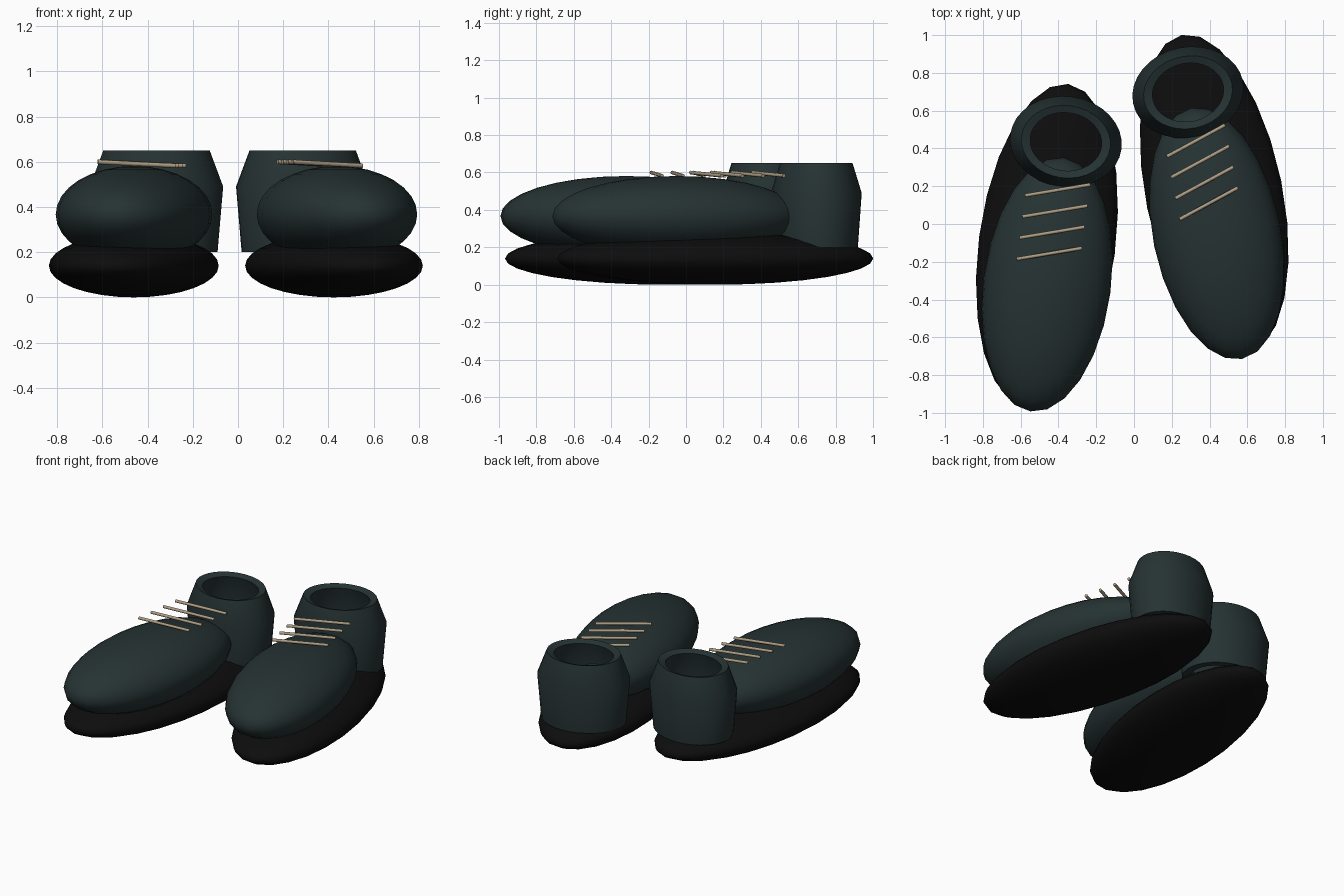
import bpy, bmesh, math
from mathutils import Matrix, Vector

if "Cube" in bpy.data.objects:
    bpy.data.objects.remove(bpy.data.objects["Cube"])


def material(name, rgb):
    m = bpy.data.materials.new(name)
    m.diffuse_color = (*rgb, 1)
    m.use_nodes = True
    m.node_tree.nodes["Principled BSDF"].inputs["Base Color"].default_value = m.diffuse_color
    return m


LEATHER = material("dark teal leather", (0.019, 0.032, 0.033))
RUBBER = material("black rubber", (0.004, 0.004, 0.004))
CORD = material("tan cord", (0.42, 0.34, 0.23))


def finish(bm, name, mat, world):
    bmesh.ops.recalc_face_normals(bm, faces=bm.faces)
    for f in bm.faces:
        f.smooth = True
    me = bpy.data.meshes.new(name)
    bm.to_mesh(me)
    bm.free()
    me.materials.append(mat)
    ob = bpy.data.objects.new(name, me)
    ob.matrix_world = world
    bpy.context.collection.objects.link(ob)
    return ob


def ellipsoid(name, mat, world, centre, radii):
    bm = bmesh.new()
    bmesh.ops.create_uvsphere(
        bm, u_segments=24, v_segments=16, radius=1,
        matrix=Matrix.Translation(centre) @ Matrix.Diagonal((*radii, 1)))
    return finish(bm, name, mat, world)


def collar(name, world, y):
    # closed wall profile (radius, height), open through the middle
    profile = [(0.272, 0.20), (0.297, 0.49), (0.237, 0.65),
               (0.190, 0.635), (0.245, 0.48), (0.225, 0.20)]
    n = 32
    bm = bmesh.new()
    rings = [[bm.verts.new((r * math.cos(2 * math.pi * i / n),
                            y + 0.81 * r * math.sin(2 * math.pi * i / n), z))
              for i in range(n)] for r, z in profile]
    for a, b in zip(rings, rings[1:] + rings[:1]):
        for i in range(n):
            j = (i + 1) % n
            bm.faces.new((a[i], a[j], b[j], b[i]))
    return finish(bm, name, LEATHER, world)


def lace(name, world, y):
    # thin cord lying across the instep, slightly skewed
    d = Vector((0.334, 0.102, -0.017))
    bm = bmesh.new()
    m = Matrix.Translation((-0.01, y, 0.591)) @ d.to_track_quat('Z', 'Y').to_matrix().to_4x4()
    bmesh.ops.create_cone(bm, cap_ends=True, segments=8, radius1=0.010,
                          radius2=0.010, depth=d.length, matrix=m)
    return finish(bm, name, CORD, world)


def shoe(side, x, y, angle, out):
    world = Matrix.Translation((x, y, 0)) @ Matrix.Rotation(math.radians(angle), 4, 'Z')
    ellipsoid(side + "_sole", RUBBER, world, (0.028 * out, 0.205, 0.14), (0.362, 0.862, 0.14))
    ellipsoid(side + "_upper", LEATHER, world, (0, 0, 0.367), (0.338, 0.678, 0.214))
    parts = [collar(side + "_collar", world, 0.762)]
    for i in range(4):
        parts.append(lace(f"{side}_lace_{i + 1}", world, 0.333 + (i - 1.5) * 0.113))
    # keep cord ends and rim edges crisp
    bpy.ops.object.select_all(action='DESELECT')
    for p in parts:
        p.select_set(True)
    bpy.context.view_layer.objects.active = parts[0]
    bpy.ops.object.shade_smooth_by_angle(angle=math.radians(75))


shoe("left", -0.46, -0.32, -7.5, -1)
shoe("right", 0.438, -0.05, 11.5, 1)
